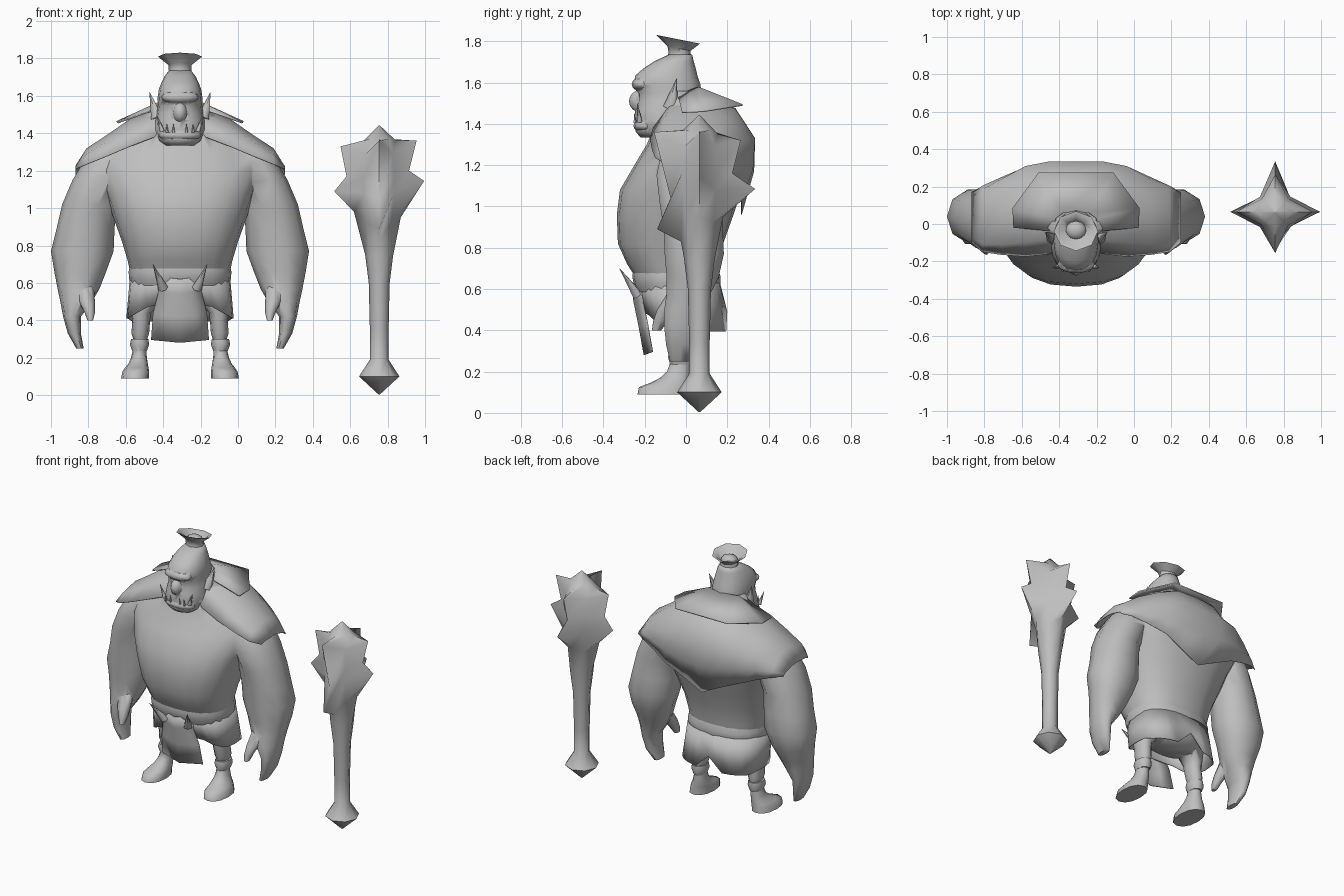
import bpy, bmesh, math
from mathutils import Vector, Matrix

CX = -0.31   # centre line of the figure
grey = bpy.data.materials.new("plain grey")
grey.diffuse_color = (0.52, 0.52, 0.52, 1)


def shade(ob, angle):
    bpy.ops.object.select_all(action='DESELECT')
    ob.select_set(True)
    bpy.context.view_layer.objects.active = ob
    bpy.ops.object.shade_smooth_by_angle(angle=math.radians(angle))


def finish(name, bm, angle=50, thick=0):
    bmesh.ops.recalc_face_normals(bm, faces=bm.faces)
    me = bpy.data.meshes.new(name)
    bm.to_mesh(me)
    bm.free()
    me.materials.append(grey)
    ob = bpy.data.objects.new(name, me)
    bpy.context.collection.objects.link(ob)
    if thick:
        m = ob.modifiers.new("thickness", 'SOLIDIFY')
        m.thickness = thick
    shade(ob, angle)
    return ob


def merge(base, parts, angle=80):
    """Union the parts into the base so the skin is one surface."""
    for p in parts:
        m = base.modifiers.new("union", 'BOOLEAN')
        m.operation, m.solver, m.object = 'UNION', 'EXACT', p
        bpy.context.view_layer.objects.active = base
        bpy.ops.object.modifier_apply(modifier=m.name)
        bpy.data.objects.remove(p)
    shade(base, angle)


def grid(name, rows, closed=False, caps=False, angle=50, thick=0):
    """Skin of quads over rows of points."""
    bm = bmesh.new()
    vs = [[bm.verts.new(p) for p in r] for r in rows]
    n = len(rows[0])
    for a, b in zip(vs, vs[1:]):
        for i in range(n if closed else n - 1):
            j = (i + 1) % n
            bm.faces.new((a[i], a[j], b[j], b[i]))
    if caps:
        bm.faces.new(vs[0])
        bm.faces.new(vs[-1])
    return finish(name, bm, angle, thick)


def ring(z, x0, x1, y0, y1, n=16, e=2.0):
    pts = []
    for i in range(n):
        a = 2 * math.pi * i / n
        c, s = math.cos(a), math.sin(a)
        pts.append(((x0 + x1) / 2 + (x1 - x0) / 2 * math.copysign(abs(c) ** (2 / e), c),
                    (y0 + y1) / 2 + (y1 - y0) / 2 * math.copysign(abs(s) ** (2 / e), s), z))
    return pts


def body(name, table, n=16, e=2.0, angle=60):
    """Loft centred on the figure: (z, half width, front y, back y)."""
    return grid(name, [ring(z, CX - h, CX + h, f, b, n, e) for z, h, f, b in table], True, True, angle)


def limb(name, s, table, n=10, e=2.2):
    """Loft on one side: (z, inner, outer, front y, back y)."""
    return grid(name, [ring(z, CX + s * a, CX + s * b, f, k, n, e) for z, a, b, f, k in table], True, True, 60)


def spike(name, base, tip, r, sides=6):
    d = Vector(tip) - Vector(base)
    bm = bmesh.new()
    bmesh.ops.create_cone(bm, cap_ends=True, segments=sides, radius1=r, radius2=0.001, depth=d.length)
    bm.transform(Matrix.Translation((Vector(base) + Vector(tip)) / 2) @ d.to_track_quat('Z', 'Y').to_matrix().to_4x4())
    return finish(name, bm, 65)


def ball(name, loc, size):
    bm = bmesh.new()
    bmesh.ops.create_uvsphere(bm, u_segments=12, v_segments=8, radius=1)
    bm.transform(Matrix.Translation(loc) @ Matrix.Diagonal((*size, 1)))
    return finish(name, bm, 80)


# torso and head
torso = body("body", [(.47, .15, -.11, .09), (.53, .22, -.18, .125), (.65, .265, -.24, .15), (.72, .28, -.285, .16),
                      (.82, .31, -.33, .18), (.96, .36, -.335, .23), (1.08, .40, -.32, .27), (1.2, .455, -.25, .305),
                      (1.3, .44, -.19, .315), (1.4, .33, -.15, .28), (1.47, .22, -.11, .23), (1.56, .12, -.09, .1)], 20, 2.4)
head = body("head", [(1.335, .08, -.22, -.06), (1.36, .115, -.243, -.02), (1.42, .133, -.252, .01), (1.47, .13, -.245, .05),
                     (1.51, .125, -.235, .075), (1.55, .118, -.235, .075), (1.59, .12, -.255, .07),
                     (1.635, .113, -.245, .055), (1.67, .1, -.205, .047), (1.705, .083, -.15, .037),
                     (1.735, .06, -.085, .03)], 16, 2.2, 80)
skin = [head, ball("brow", (CX, -.215, 1.592), (.1, .048, .035)), ball("nose", (CX, -.22, 1.51), (.04, .056, .055)),
        ball("lower_lip", (CX, -.195, 1.39), (.115, .06, .035))]

# tilted, flared topknot with a hollow top
grid("topknot", [[(x, yy, zz - .2 * (yy - y)) for x, yy, zz in ring(z, CX - r, CX + r, y - r * .9, y + r * .9, 8)]
                 for z, r, y in [(1.69, .072, -.03), (1.735, .06, -.03), (1.765, .062, -.034), (1.81, .118, -.038),
                                 (1.805, .095, -.038), (1.765, .06, -.034)]], True, True, 50)
ball("topknot_core", (CX, -.034, 1.765), (.055, .05, .035))

for s, side in ((-1, "left"), (1, "right")):
    X = lambda h: CX + s * h
    # face details
    spike(side + "_ear", (X(.122), -.075, 1.48), (X(.163), -.045, 1.62), .036)
    spike(side + "_tusk", (X(.095), -.225, 1.41), (X(.125), -.235, 1.50), .014)
    for h in (.035, .07):
        spike(side + "_tooth", (X(h), -.246, 1.405), (X(h), -.252, 1.45), .009, 5)
    # arm with hand, and thumb
    skin.append(limb(side + "_arm", s, [
        (1.35, .2, .40, -.09, .16), (1.25, .26, .515, -.13, .18), (1.15, .29, .575, -.15, .19),
        (1.02, .34, .63, -.135, .18), (.89, .35, .66, -.115, .185), (.77, .355, .69, -.11, .19),
        (.66, .395, .672, -.10, .165), (.57, .43, .655, -.10, .12), (.5, .47, .64, -.11, .1),
        (.42, .53, .625, -.11, .08), (.33, .53, .60, -.10, .06), (.25, .515, .555, -.08, .02)]))
    skin.append(limb(side + "_thumb", s, [(.58, .46, .56, -.09, .0), (.5, .455, .54, -.14, -.05),
                                          (.44, .455, .51, -.16, -.09), (.4, .465, .495, -.165, -.12)], 8))
    # leg with wrapped cuff, and boot
    skin.append(limb(side + "_leg", s, [
        (.6, .02, .25, -.14, .11), (.5, .10, .26, -.115, .06), (.44, .155, .26, -.105, .035),
        (.4, .16, .255, -.10, .03), (.33, .165, .26, -.085, .035), (.3, .175, .25, -.075, .03),
        (.25, .18, .25, -.075, .025)]))
    skin.append(limb(side + "_cuff", s, [(.3, .17, .262, -.085, .038), (.27, .165, .268, -.09, .04),
                                         (.235, .178, .255, -.08, .03)]))
    skin.append(limb(side + "_boot", s, [
        (.26, .182, .248, -.07, .02), (.2, .177, .262, -.092, .02), (.17, .172, .275, -.125, .02),
        (.145, .168, .295, -.175, .02), (.125, .165, .308, -.228, .02), (.09, .165, .315, -.235, .02)], 12))
    # horns on the belt
    spike(side + "_belt_horn", (X(.09), -.235, .57), (X(.145), -.322, .70), .027)
merge(torso, skin)

# shoulder cape: strips running from the front edge over to the back edge
half = [(0, [(-.06, 1.52), (0, 1.55), (.1, 1.545), (.24, 1.475), (.335, 1.33), (.33, 1.17), (.27, .96)]),
        (.14, [(-.16, 1.38), (-.08, 1.49), (.06, 1.53), (.24, 1.47), (.335, 1.33), (.325, 1.18), (.27, 1.03)]),
        (.27, [(-.175, 1.33), (-.1, 1.43), (.04, 1.475), (.2, 1.43), (.31, 1.32), (.305, 1.2), (.275, 1.09)]),
        (.40, [(-.165, 1.275), (-.11, 1.35), (.03, 1.385), (.15, 1.37), (.24, 1.29), (.25, 1.21), (.235, 1.14)]),
        (.50, [(-.15, 1.235), (-.11, 1.29), (.03, 1.32), (.12, 1.30), (.185, 1.25), (.205, 1.21), (.203, 1.17)]),
        (.56, [(-.1, 1.21), (-.07, 1.218), (.03, 1.225), (.08, 1.22), (.13, 1.205), (.16, 1.195), (.17, 1.18)])]
strips = [(-h, p) for h, p in half[:0:-1]] + half
grid("shoulder_cape", [[(CX + h, y, z) for y, z in p] for h, p in strips], thick=.004)

# raised collar flap behind the neck
inner = [(.11, -.04, 1.54), (.11, .03, 1.57), (.07, .06, 1.58)]
outer = [(.335, -.02, 1.46), (.34, .085, 1.465), (.2, .275, 1.495)]
rows = [[(CX - x, y, z) for x, y, z in r] + [(CX + x, y, z) for x, y, z in reversed(r)] for r in (inner, outer)]
grid("collar", rows, angle=50, thick=.008)

# belt, ragged skirt and front cloth
body("belt", [(.585, .262, -.235, .15), (.62, .272, -.252, .166), (.66, .275, -.26, .168), (.7, .266, -.255, .155)], 20, 2.4)
top = ring(.63, CX - .268, CX + .268, -.235, .165, 24, 2.6)
low = []
for i, (x, y, z) in enumerate(ring(.41, CX - .287, CX + .287, -.2, .2, 24, 2.6)):
    if i == 6:
        z = .49                                          # notch at the back
    elif y < -.05:
        z = .41 + .07 * min(1, (.287 - abs(x - CX)) / .13)   # edge rises towards the front cloth
    elif y > .1:
        z = .395
    low.append((x, y, z))
grid("skirt", [top, low], True, thick=.006)
grid("front_cloth", [[(CX + h * k, y + .04 * abs(k), z + .015 * abs(k)) for k in (-1, -.5, 0, .5, 1)]
                     for h, y, z in [(.13, -.265, .62), (.115, -.255, .54), (.145, -.23, .42), (.155, -.205, .28)]],
     thick=.006)

# club: eight columns, four of them drawn out into spikes near the head
KX, KY = .755, .065
shaft = [(.004, .004), (.1, .108), (.19, .05), (.35, .05), (.6, .056), (.75, .075)]
right = [(.95, .115), (1.145, .24), (1.2, .16), (1.36, .2), (1.365, .085)]
rear = [(.95, .115), (1.085, .27), (1.16, .16), (1.32, .2), (1.35, .09)]
left = [(.98, .135), (1.09, .24), (1.17, .175), (1.33, .207), (1.345, .1)]
front = [(.83, .09), (.89, .205), (1.04, .14), (1.36, .22), (1.37, .08)]
plain = [(.92, .09), (1.08, .112), (1.17, .115), (1.29, .1), (1.37, .07)]
columns = [shaft + c + [(1.442, .003)] for c in (right, plain, rear, plain, left, plain, front, plain)]
grid("club", [[(KX + r * math.cos(i * math.pi / 4), KY + r * math.sin(i * math.pi / 4), z)
               for i, (z, r) in enumerate(row)] for row in zip(*columns)], True, True, 75)
